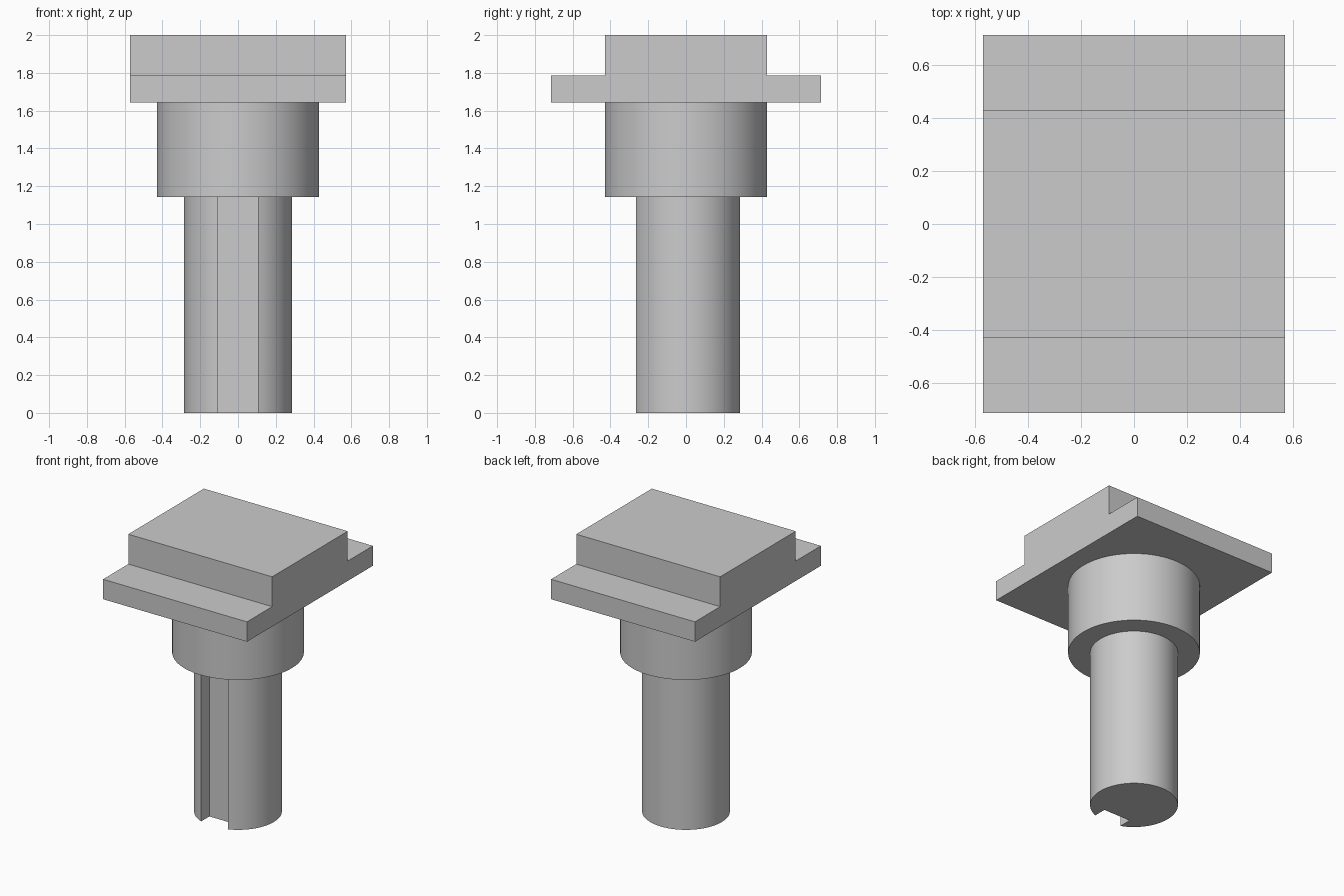
import bpy, bmesh, math
from mathutils import Vector

U = 2 / 14  # design unit: the part is 14 units tall

cube = bpy.data.objects.get("Cube")
if cube:
    bpy.data.objects.remove(cube, do_unlink=True)

grey = bpy.data.materials.new("plain grey")
grey.use_nodes = True
colour = (0.6, 0.6, 0.6, 1)
grey.diffuse_color = colour
grey.node_tree.nodes["Principled BSDF"].inputs["Base Color"].default_value = colour


def prism(name, outline, travel):
    """Extrude a closed outline of points along the travel vector."""
    bm = bmesh.new()
    face = bm.faces.new([bm.verts.new(Vector(p) * U) for p in outline])
    result = bmesh.ops.extrude_face_region(bm, geom=[face], use_keep_orig=True)
    moved = [g for g in result["geom"] if isinstance(g, bmesh.types.BMVert)]
    bmesh.ops.translate(bm, verts=moved, vec=Vector(travel) * U)
    bmesh.ops.recalc_face_normals(bm, faces=bm.faces)
    mesh = bpy.data.meshes.new(name)
    bm.to_mesh(mesh)
    bm.free()
    mesh.materials.append(grey)
    obj = bpy.data.objects.new(name, mesh)
    bpy.context.collection.objects.link(obj)
    bpy.ops.object.select_all(action="DESELECT")
    obj.select_set(True)
    bpy.context.view_layer.objects.active = obj
    bpy.ops.object.shade_smooth_by_angle(angle=math.radians(25))
    return obj


def arc(radius, start, end, steps, z):
    """Points on an arc, both ends included."""
    angles = [start + (end - start) * i / steps for i in range(steps + 1)]
    return [(radius * math.cos(a), radius * math.sin(a), z) for a in angles]


# Shaft with a keyway running down its front
shaft_height, key_half, key_floor = 8, 0.75, -1.2
front = -math.pi / 2
gap = math.asin(key_half / 2)
shaft = arc(2, front + gap, front + 2 * math.pi - gap, 72, 0)
shaft += [(-key_half, key_floor, 0), (key_half, key_floor, 0)]
prism("keyed_shaft", shaft, (0, 0, shaft_height))

# Round collar
collar_height = 3.5
prism("collar", arc(3, 0, 2 * math.pi, 80, shaft_height)[:-1], (0, 0, collar_height))

# Stepped head: a wide flange with a narrower raised block
base = shaft_height + collar_height
half = [(5, base), (5, base + 1), (3, base + 1), (3, 14)]
profile = half + [(-y, z) for y, z in reversed(half)]
prism("stepped_head", [(-4, y, z) for y, z in profile], (8, 0, 0))
